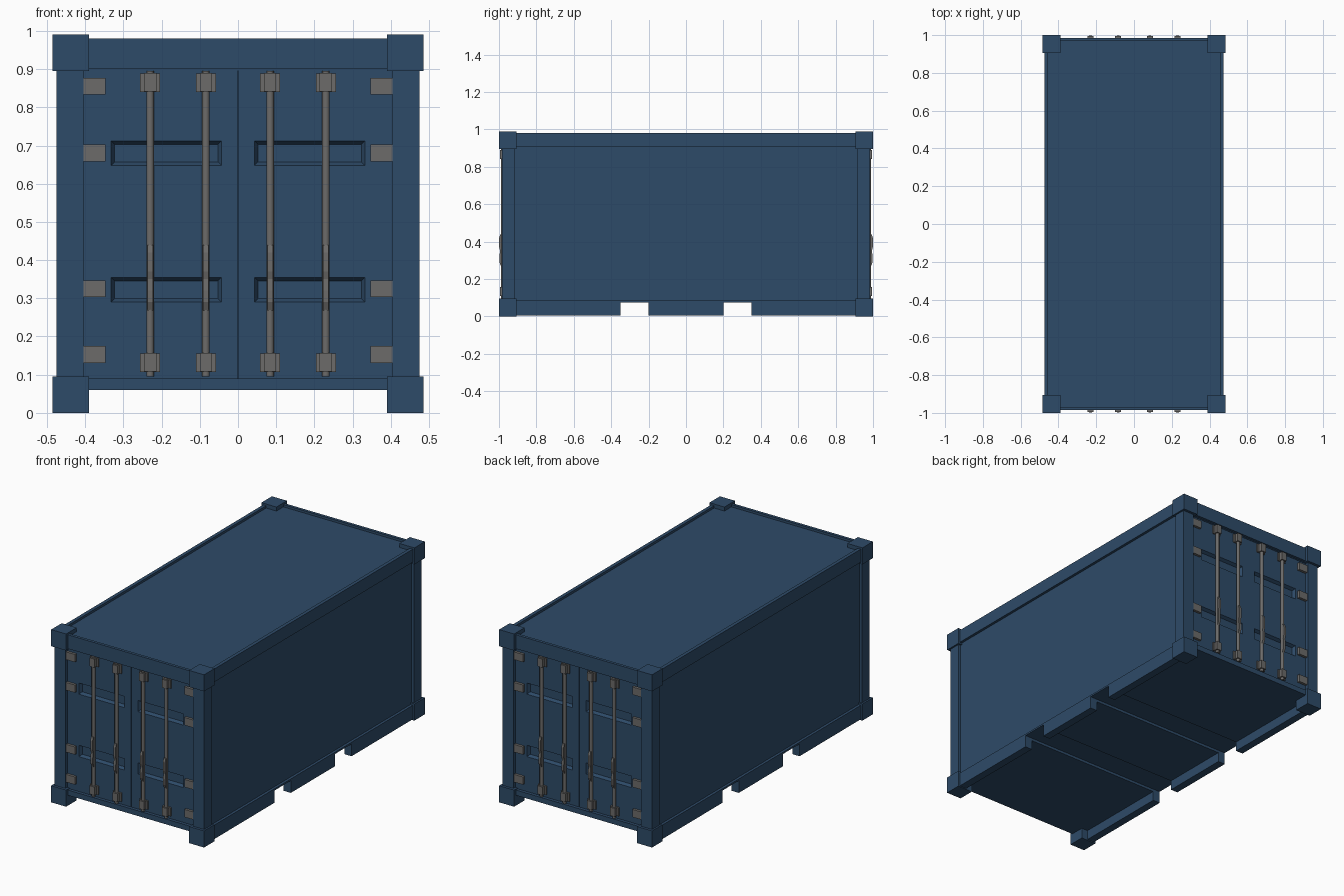
import bpy, bmesh
from math import pi
from mathutils import Matrix, Vector

if "Cube" in bpy.data.objects:
    bpy.data.objects.remove(bpy.data.objects["Cube"], do_unlink=True)


def material(name, rgb):
    m = bpy.data.materials.new(name)
    m.use_nodes = True
    m.diffuse_color = (*rgb, 1)
    bsdf = m.node_tree.nodes["Principled BSDF"]
    bsdf.inputs["Base Color"].default_value = (*rgb, 1)
    bsdf.inputs["Roughness"].default_value = 0.6
    return m


BLUE = material("container_blue", (0.027, 0.07, 0.14))
STEEL = material("bare_steel", (0.15, 0.147, 0.143))


def finish(bm, name, mat, turn=False):
    if turn:
        bmesh.ops.rotate(bm, verts=bm.verts, matrix=Matrix.Rotation(pi, 3, "Z"))
    me = bpy.data.meshes.new(name)
    bm.to_mesh(me)
    bm.free()
    me.materials.append(mat)
    ob = bpy.data.objects.new(name, me)
    bpy.context.collection.objects.link(ob)
    return ob


def add_box(bm, x, y, z):
    """Box from three (low, high) ranges."""
    c = [(a + b) / 2 for a, b in (x, y, z)]
    s = [abs(b - a) for a, b in (x, y, z)]
    bmesh.ops.create_cube(bm, size=1, matrix=Matrix.Translation(c) @ Matrix.Diagonal((*s, 1)))


def box(name, x, y, z, mat=BLUE, turn=False):
    bm = bmesh.new()
    add_box(bm, x, y, z)
    return finish(bm, name, mat, turn)


def prism(name, profile, x0, x1, mat=BLUE, turn=False):
    """Extrude a (y, z) outline along x."""
    bm = bmesh.new()
    f = bm.faces.new([bm.verts.new((x0, y, z)) for y, z in profile])
    out = bmesh.ops.extrude_face_region(bm, geom=[f])
    verts = [v for v in out["geom"] if isinstance(v, bmesh.types.BMVert)]
    bmesh.ops.translate(bm, verts=verts, vec=(x1 - x0, 0, 0))
    bmesh.ops.recalc_face_normals(bm, faces=bm.faces)
    return finish(bm, name, mat, turn)


def door_leaf(name, x0, x1, rx0, rx1, turn):
    """Door skin with two pressed-in recesses."""
    xs = [x0, rx0, rx1, x1]
    zs = [0.09, 0.29, 0.355, 0.648, 0.712, 0.9]
    bm = bmesh.new()
    grid = [[bm.verts.new((x, -0.967, z)) for x in xs] for z in zs]
    pressed = []
    for r in range(5):
        for c in range(3):
            f = bm.faces.new((grid[r][c], grid[r][c + 1], grid[r + 1][c + 1], grid[r + 1][c]))
            if c == 1 and r in (1, 3):
                pressed.append(f)
    bm.normal_update()
    bmesh.ops.inset_individual(bm, faces=pressed, thickness=0.013, depth=-0.018)
    # returned edge around the leaf
    rim = [e for e in bm.edges if e.is_boundary]
    out = bmesh.ops.extrude_edge_only(bm, edges=rim)
    verts = [v for v in out["geom"] if isinstance(v, bmesh.types.BMVert)]
    bmesh.ops.translate(bm, verts=verts, vec=(0, 0.027, 0))
    bmesh.ops.recalc_face_normals(bm, faces=bm.faces)
    return finish(bm, name, BLUE, turn)


def lock_rod(name, x, turn):
    bm = bmesh.new()
    bmesh.ops.create_cone(bm, cap_ends=True, segments=12, radius1=0.01, radius2=0.01, depth=0.8,
                          matrix=Matrix.Translation((x, -0.979, 0.495)))
    ob = finish(bm, name, STEEL, turn)
    for p in ob.data.polygons:
        p.use_smooth = abs(p.normal.z) < 0.5
    for e in ob.data.edges:
        a, b = (ob.data.vertices[i].co for i in e.vertices)
        e.use_edge_sharp = abs(a.z - b.z) < 0.01


# Main body, with floor sections between the fork pockets
box("body_core", (-0.46, 0.46), (-0.945, 0.945), (0.075, 0.967))
for name, y in (("front", (-0.945, -0.35)), ("middle", (-0.2, 0.2)), ("back", (0.35, 0.945))):
    box("floor_" + name, (-0.46, 0.46), y, (0.06, 0.08))

# Long side rails, the lower ones notched for fork pockets
notched = [(-0.95, 0.005), (-0.35, 0.005), (-0.35, 0.075), (-0.2, 0.075), (-0.2, 0.005),
           (0.2, 0.005), (0.2, 0.075), (0.35, 0.075), (0.35, 0.005), (0.95, 0.005),
           (0.95, 0.085), (-0.95, 0.085)]
for s, side in ((1, "left"), (-1, "right")):
    prism("bottom_rail_" + side, notched, s * 0.43, s * 0.475)
    box("top_rail_" + side, (s * 0.455, s * 0.475), (-0.95, 0.95), (0.905, 0.98))

# Both ends carry the same doors and frame
for end, turn in (("front", False), ("back", True)):
    box(end + "_header", (-0.44, 0.44), (-0.985, -0.968), (0.9, 0.98), turn=turn)
    box(end + "_header_core", (-0.46, 0.46), (-0.97, -0.94), (0.895, 0.967), turn=turn)
    box(end + "_sill", (-0.44, 0.44), (-0.985, -0.94), (0.06, 0.09), turn=turn)
    for s, side in ((1, "left"), (-1, "right")):
        tag = end + "_" + side
        box(tag + "_post", (s * 0.405, s * 0.475), (-0.985, -0.915), (0.08, 0.91), turn=turn)
        for level, z in (("lower", (0, 0.095)), ("upper", (0.895, 0.99))):
            box(tag + "_" + level + "_corner", (s * 0.39, s * 0.485), (-1, -0.905), z, turn=turn)
        a, b = sorted((s * 0.001, s * 0.405))
        ra, rb = sorted((s * 0.043, s * 0.332))
        door_leaf(tag + "_door", a, b, ra, rb, turn)

        # Hinges
        bm = bmesh.new()
        for z in (0.153, 0.325, 0.68, 0.855):
            add_box(bm, (s * 0.347, s * 0.404), (-0.982, -0.96), (z - 0.022, z + 0.022))
        finish(bm, tag + "_hinges", STEEL, turn)

        # Locking rods with guards and handles
        for n, rx in (("inner", 0.084), ("outer", 0.23)):
            x = s * rx
            rod = tag + "_" + n + "_rod"
            lock_rod(rod, x, turn)
            bm = bmesh.new()
            for z in (0.132, 0.865):
                add_box(bm, (x - 0.026, x + 0.026), (-0.975, -0.96), (z - 0.025, z + 0.024))
                add_box(bm, (x - 0.016, x + 0.016), (-0.994, -0.965), (z - 0.023, z + 0.025))
            finish(bm, rod + "_guards", STEEL, turn)
            handle = [(-0.975, 0.44), (-0.992, 0.44), (-0.999, 0.42), (-0.999, 0.37),
                      (-0.994, 0.35), (-0.998, 0.32), (-0.998, 0.29), (-0.988, 0.268),
                      (-0.975, 0.268)]
            prism(rod + "_handle", handle, x - 0.007, x + 0.007, STEEL, turn)
